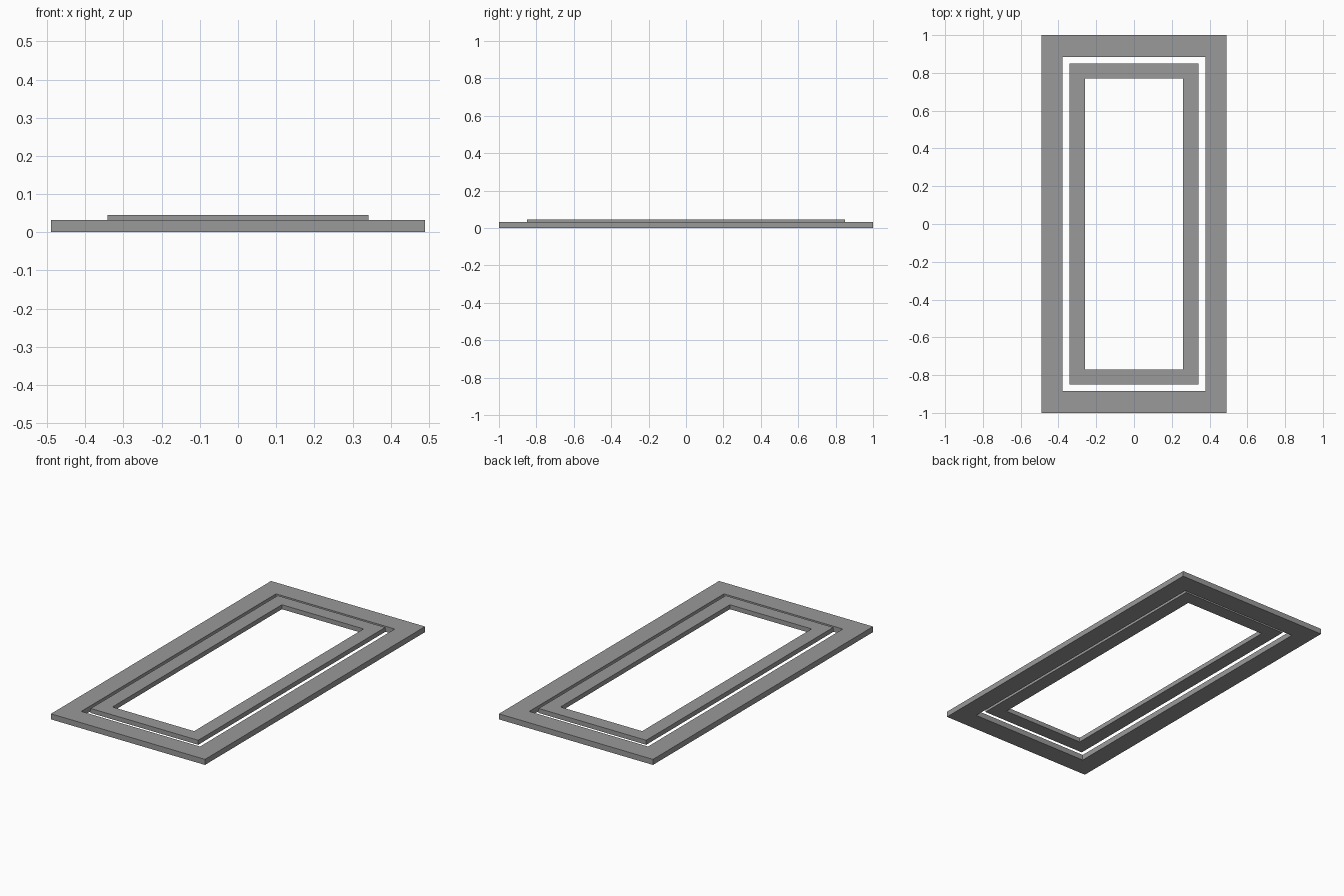
import bpy
import bmesh

cube = bpy.data.objects.get("Cube")
if cube:
    bpy.data.objects.remove(cube, do_unlink=True)

grey = bpy.data.materials.new("mid_grey")
grey.use_nodes = True
colour = (0.32, 0.32, 0.32, 1)
grey.diffuse_color = colour
grey.node_tree.nodes["Principled BSDF"].inputs["Base Color"].default_value = colour


def frame(name, outer, inner, bottom, top):
    """Flat rectangular ring with mitred corners, given half sizes."""
    bm = bmesh.new()
    signs = [(-1, -1), (1, -1), (1, 1), (-1, 1)]
    out_loop, in_loop = [
        [bm.verts.new((sx * half[0], sy * half[1], bottom)) for sx, sy in signs]
        for half in (outer, inner)]
    for i in range(4):
        j = (i + 1) % 4
        bm.faces.new((out_loop[i], out_loop[j], in_loop[j], in_loop[i]))
    # Raise the ring to its full thickness
    raised = bmesh.ops.extrude_face_region(bm, geom=bm.faces[:], use_keep_orig=True)
    for item in raised["geom"]:
        if isinstance(item, bmesh.types.BMVert):
            item.co.z = top
    bmesh.ops.recalc_face_normals(bm, faces=bm.faces[:])
    mesh = bpy.data.meshes.new(name)
    bm.to_mesh(mesh)
    bm.free()
    mesh.materials.append(grey)
    obj = bpy.data.objects.new(name, mesh)
    bpy.context.collection.objects.link(obj)
    return obj


# Wide surround and the thinner, raised frame inside it
frame("outer_frame", (0.49, 1.0), (0.378, 0.885), 0.0, 0.032)
frame("inner_frame", (0.342, 0.85), (0.26, 0.77), 0.019, 0.045)
